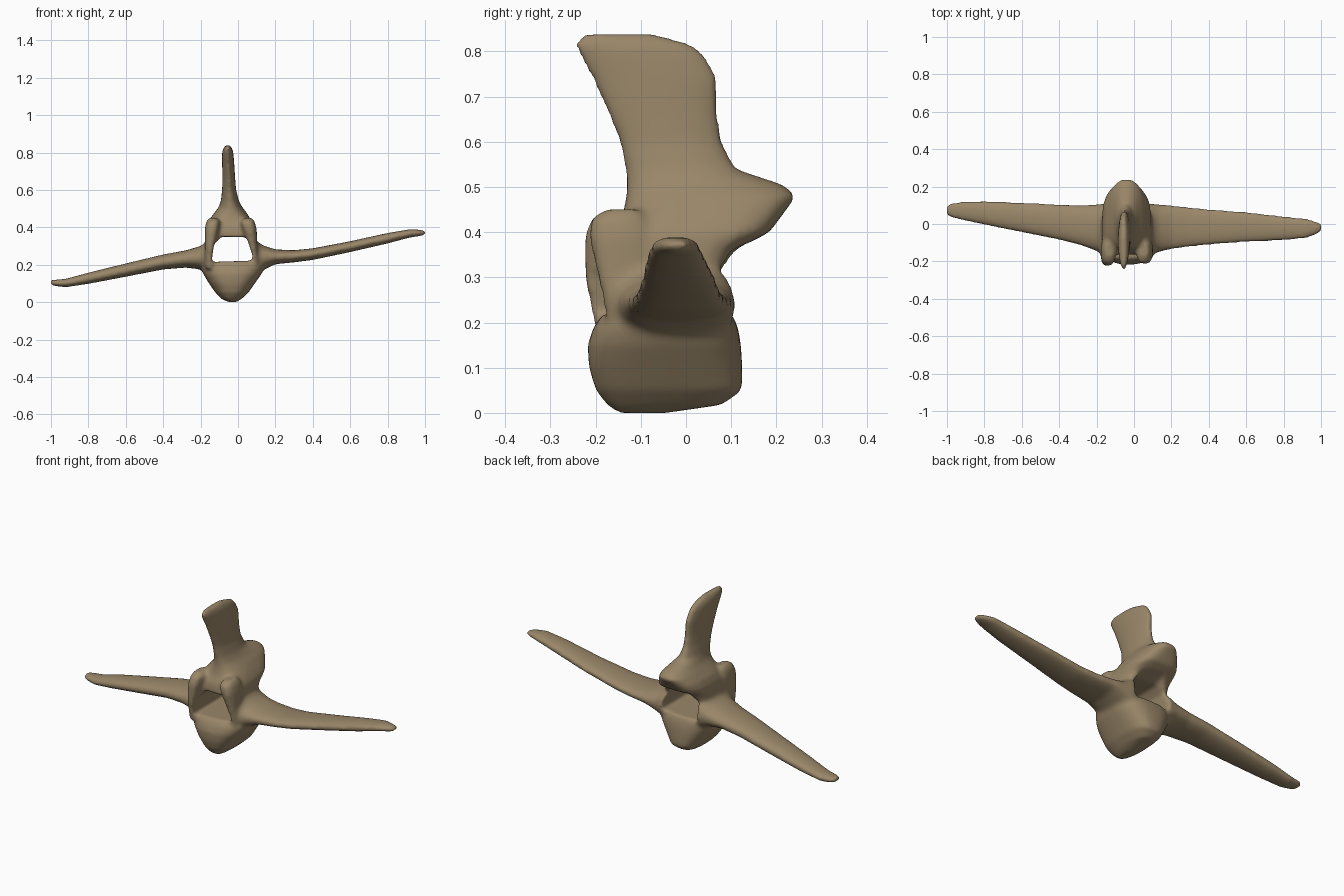
import bpy, bmesh, math

bone = bpy.data.materials.new("bone_tan")
bone.diffuse_color = (0.32, 0.24, 0.14, 1)


def bridge(bm, rings):
    """Skin a list of vertex rings and cap both ends."""
    for r0, r1 in zip(rings, rings[1:]):
        n = len(r0)
        for i in range(n):
            bm.faces.new((r0[i], r0[(i + 1) % n], r1[(i + 1) % n], r1[i]))
    bm.faces.new(rings[0][::-1])
    bm.faces.new(rings[-1])


def loft(bm, axis, rows, power=2.0, seg=32):
    """Rows are (position, a0, a1, b0, b1[, power]): rounded sections along an axis."""
    rings = []
    for t, a0, a1, b0, b1, *p in rows:
        e = 2 / (p[0] if p else power)
        ring = []
        for i in range(seg):
            c = math.cos(2 * math.pi * i / seg)
            s = math.sin(2 * math.pi * i / seg)
            a = (a0 + a1) / 2 + (a1 - a0) / 2 * math.copysign(abs(c) ** e, c)
            b = (b0 + b1) / 2 + (b1 - b0) / 2 * math.copysign(abs(s) ** e, s)
            ring.append(bm.verts.new((t, a, b) if axis == 'x' else (a, b, t)))
        rings.append(ring)
    bridge(bm, rings)


def finish(bm, name):
    bmesh.ops.recalc_face_normals(bm, faces=bm.faces)
    me = bpy.data.meshes.new(name)
    bm.to_mesh(me)
    bm.free()
    ob = bpy.data.objects.new(name, me)
    bpy.context.collection.objects.link(ob)
    me.materials.append(bone)
    return ob


bm = bmesh.new()

# Centrum: heart-shaped body
loft(bm, 'z', [
    (0.0, -0.05, -0.01, -0.15, -0.04), (0.018, -0.09, 0.02, -0.175, 0.08),
    (0.05, -0.12, 0.055, -0.20, 0.125), (0.10, -0.155, 0.09, -0.215, 0.125),
    (0.15, -0.185, 0.125, -0.218, 0.122), (0.19, -0.20, 0.145, -0.205, 0.115),
    (0.225, -0.19, 0.13, -0.18, 0.10)], 2.7)

# Neural arch running up into the tall spine blade
loft(bm, 'z', [
    (0.18, -0.185, 0.12, -0.17, 0.10, 4), (0.25, -0.18, 0.105, -0.165, 0.085, 4),
    (0.30, -0.175, 0.10, -0.165, 0.08, 4), (0.36, -0.172, 0.095, -0.165, 0.11, 4),
    (0.40, -0.17, 0.09, -0.16, 0.185, 3.5), (0.44, -0.155, 0.07, -0.14, 0.215, 3),
    (0.48, -0.125, 0.045, -0.132, 0.245, 2.5), (0.505, -0.105, 0.025, -0.132, 0.215, 2.2),
    (0.54, -0.092, 0.005, -0.135, 0.11), (0.60, -0.085, -0.01, -0.148, 0.08),
    (0.66, -0.083, -0.015, -0.172, 0.072), (0.74, -0.085, -0.02, -0.208, 0.072),
    (0.79, -0.086, -0.024, -0.235, 0.045), (0.815, -0.082, -0.028, -0.248, 0.015),
    (0.838, -0.07, -0.04, -0.228, -0.06)])

# Front articular flanges on both sides of the canal
loft(bm, 'z', [
    (0.18, -0.18, -0.12, -0.20, -0.08), (0.30, -0.178, -0.12, -0.225, -0.08),
    (0.39, -0.178, -0.10, -0.225, -0.07), (0.43, -0.17, -0.095, -0.21, -0.08),
    (0.45, -0.155, -0.11, -0.18, -0.10)], 2.5)
loft(bm, 'z', [
    (0.18, 0.055, 0.115, -0.17, -0.08), (0.30, 0.05, 0.104, -0.195, -0.08),
    (0.39, 0.02, 0.10, -0.215, -0.07), (0.43, 0.01, 0.09, -0.21, -0.08),
    (0.45, 0.03, 0.075, -0.18, -0.10)], 2.5)

# Left and right transverse processes
loft(bm, 'x', [
    (-1.003, 0.05, 0.095, 0.095, 0.118), (-0.98, 0.035, 0.11, 0.086, 0.12),
    (-0.92, 0.02, 0.12, 0.08, 0.125), (-0.8, -0.005, 0.123, 0.098, 0.158),
    (-0.6, -0.045, 0.115, 0.136, 0.207), (-0.4, -0.085, 0.105, 0.175, 0.255),
    (-0.28, -0.115, 0.10, 0.185, 0.277), (-0.2, -0.145, 0.105, 0.175, 0.30),
    (-0.14, -0.17, 0.11, 0.14, 0.34)], 2.2)
loft(bm, 'x', [
    (0.07, -0.17, 0.11, 0.13, 0.35), (0.13, -0.15, 0.105, 0.17, 0.305),
    (0.2, -0.135, 0.10, 0.203, 0.282), (0.3, -0.122, 0.09, 0.213, 0.278),
    (0.4, -0.112, 0.08, 0.226, 0.288), (0.6, -0.097, 0.065, 0.268, 0.326),
    (0.8, -0.088, 0.042, 0.314, 0.37), (0.92, -0.077, 0.03, 0.346, 0.39),
    (0.98, -0.055, 0.012, 0.354, 0.387), (1.003, -0.035, 0.0, 0.362, 0.38)], 2.2)
bone_ob = finish(bm, "vertebra")

# Canal cutter, opening upward at the back under the rear articular shelf
outline = [(-0.142, 0.215), (0.078, 0.222), (0.078, 0.25), (0.045, 0.348),
           (-0.09, 0.35), (-0.128, 0.31)]
bm = bmesh.new()
bridge(bm, [[bm.verts.new((x, y, 0.22 + (z - 0.22) * k)) for x, z in outline]
            for y, k in ((-0.4, 1), (0.06, 1), (0.3, 1.65))])
cutter = finish(bm, "canal_cutter")
cutter.hide_render = True


def remesh(size):
    m = bone_ob.modifiers.new("fuse", 'REMESH')
    m.mode = 'VOXEL'
    m.voxel_size = size


# Fuse the parts, open the canal and soften the joins
remesh(0.009)
cut = bone_ob.modifiers.new("canal", 'BOOLEAN')
cut.operation = 'DIFFERENCE'
cut.object = cutter
cut.solver = 'EXACT'
remesh(0.009)
soft = bone_ob.modifiers.new("soften", 'SMOOTH')
soft.factor = 0.5
soft.iterations = 8

deps = bpy.context.evaluated_depsgraph_get()
final = bpy.data.meshes.new_from_object(bone_ob.evaluated_get(deps))
bone_ob.modifiers.clear()
bone_ob.data = final
bpy.data.objects.remove(cutter)
final.materials.clear()
final.materials.append(bone)
for p in final.polygons:
    p.material_index = 0
    p.use_smooth = True
